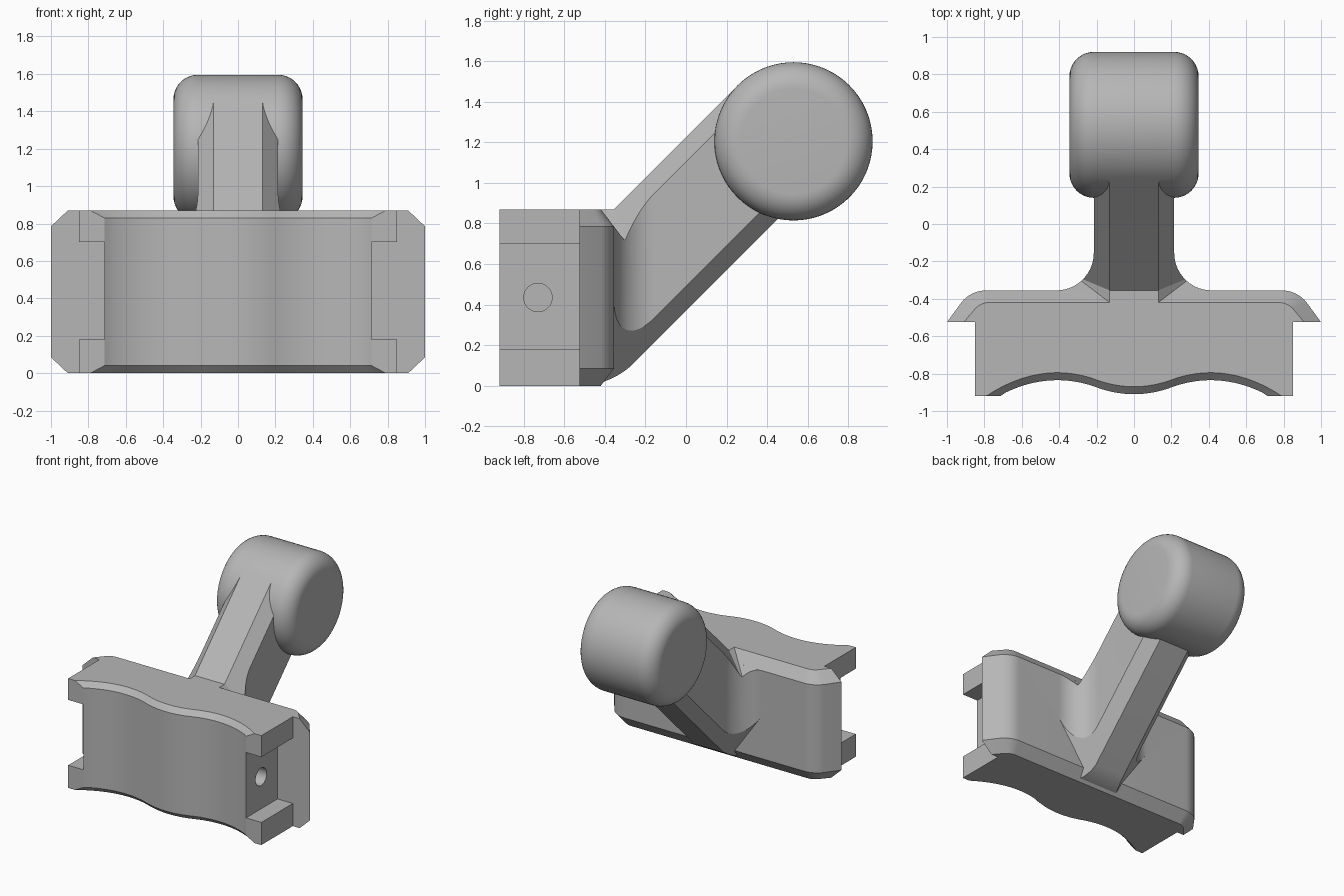
import bpy
import bmesh
from math import sin, cos, radians, sqrt

cube = bpy.data.objects.get("Cube")
if cube:
    bpy.data.objects.remove(cube, do_unlink=True)

grey = bpy.data.materials.new("plain_grey")
grey.use_nodes = True
grey.diffuse_color = (0.47, 0.47, 0.47, 1)
grey.node_tree.nodes["Principled BSDF"].inputs["Base Color"].default_value = (0.47, 0.47, 0.47, 1)


def loft(name, rings):
    """Solid skinned through rings of equal point count, capped at both ends."""
    bm = bmesh.new()
    loops = [[bm.verts.new(p) for p in ring] for ring in rings]
    n = len(loops[0])
    for a, b in zip(loops, loops[1:]):
        for i in range(n):
            j = (i + 1) % n
            bm.faces.new((a[i], a[j], b[j], b[i]))
    bm.faces.new(loops[0][::-1])
    bm.faces.new(loops[-1])
    bmesh.ops.recalc_face_normals(bm, faces=bm.faces)
    mesh = bpy.data.meshes.new(name)
    bm.to_mesh(mesh)
    bm.free()
    mesh.materials.append(grey)
    obj = bpy.data.objects.new(name, mesh)
    bpy.context.collection.objects.link(obj)
    return obj


def combine(target, tool, operation):
    """Apply a boolean and remove the tool object."""
    mod = target.modifiers.new("combine", 'BOOLEAN')
    mod.operation = operation
    mod.solver = 'EXACT'
    mod.object = tool
    bpy.context.view_layer.objects.active = target
    bpy.ops.object.modifier_apply(modifier=mod.name)
    bpy.data.objects.remove(tool, do_unlink=True)


def box(name, x0, x1, y0, y1, z0, z1):
    return loft(name, [[(x0, y0, z), (x1, y0, z), (x1, y1, z), (x0, y1, z)] for z in (z0, z1)])


def mirrored(half):
    """Close a right-hand outline with its mirror image."""
    return half + [(-x, y) for x, y in reversed(half)]


def layer(outline, z):
    return [(x, y, z) for x, y in outline]


def arc(cx, cy, r, start, end, steps):
    angles = [radians(start + (end - start) * i / steps) for i in range(steps + 1)]
    return [(cx + r * cos(a), cy + r * sin(a)) for a in angles]


# Front block with a wavy face and chamfered upper and lower rims
def wave(x):
    x = abs(x)
    return -0.91 + x * x / 1.1 if x < 0.205 else -0.835 - (x - 0.41) ** 2 / 1.16


def block_outline(end, shift):
    steps = 48
    xs = [end * (1 - 2 * i / steps) for i in range(steps + 1)]
    front = [(x, max(-0.92, wave(x) + shift)) for x in xs]
    front[0], front[-1] = (end, -0.92), (-end, -0.92)
    return [(0.85, -0.48), (0.85, -0.92)] + front + [(-0.85, -0.92), (-0.85, -0.48)]


rim, face = block_outline(0.79, 0.04), block_outline(0.715, 0)
body = loft("mounting_body", [layer(rim, 0), layer(face, 0.04), layer(face, 0.83), layer(rim, 0.87)])

# Side notches and screw holes
for s in (-1, 1):
    combine(body, box("notch", s * 0.715, s * 1.1, -1.1, -0.525, 0.18, 0.70), 'DIFFERENCE')
    ring = arc(-0.73, 0.435, 0.07, 0, 348.75, 31)
    hole = loft("hole", [[(s * x, y, z) for y, z in ring] for x in (0.45, 0.8)])
    combine(body, hole, 'DIFFERENCE')


# Back plate with rounded wings and chamfered edges
def plate_outline(tip, cx, back, r):
    return mirrored([(tip, -0.525)] + arc(cx, back - r, r, 39, 90, 8))


full = plate_outline(1.0, 0.79, -0.355, 0.17)
inset = plate_outline(0.91, 0.775, -0.42, 0.10)
plate = loft("back_plate", [layer(inset, 0), layer(full, 0.085), layer(full, 0.785), layer(inset, 0.87)])

# Plan shape of the arm: straight sides flaring into the plate with a fillet
flare = mirrored([(0.415, -0.45)] + arc(0.415, -0.155, 0.2, 270, 180, 14) + [(0.215, 0.9)])


def flare_prism():
    return loft("flare", [layer(flare, -0.3), layer(flare, 2)])


# Sloping arm with chamfered edges
k = 1 / sqrt(2)
top, low = 1.225 * k, 0.37 * k
mid, wide = (top + low) / 2, 0.13 + (top - low) / 2
section = [(0.13, top), (wide, mid), (0.13, low), (-0.13, low), (-wide, mid), (-0.13, top)]
arm = loft("arm", [[(x, (u - v) * k, (u + v) * k) for x, v in section] for u in (-0.6, 1.227)])
combine(arm, flare_prism(), 'INTERSECT')

# Rounded heel under the arm
heel = [(-0.45, 0.008)] + arc(-0.53, 0.39, 0.39, 282, 315, 8) + [(0.8, 1.16), (0.8, 1.9), (-0.45, 1.9)]
combine(arm, loft("heel", [[(x, y, z) for y, z in heel] for x in (-0.6, 0.6)]), 'INTERSECT')

# Level chamfered collar where the arm meets the plate
collar_section = [(0.13, 0.87), (0.43, 0.57), (0.43, 0.45), (-0.43, 0.45), (-0.43, 0.57), (-0.13, 0.87)]
collar = loft("collar", [[(x, y, z) for x, z in collar_section] for y in (-0.43, -0.2)])
combine(collar, flare_prism(), 'INTERSECT')

# Gusset carrying the plate's upper chamfer over the fillet
curve = mirrored([(0.415, -0.362)] + arc(0.415, -0.155, 0.2, 270, 180, 14))
gusset = loft("gusset", [layer(curve, 0.45), [(x, y, 0.87 - 1.31 * (y + 0.42)) for x, y in curve]])

# Rounded drum head
profile = [(0.215 + dx, 0.26 + dr) for dx, dr in arc(0, 0, 0.13, 0, 90, 10)]
profile += [(-x, r) for x, r in reversed(profile)]
head = loft("head", [[(x, y, z) for y, z in arc(0.53, 1.205, r, 0, 355, 71)] for x, r in profile])

# Join the parts into one casting
for part in (plate, collar, gusset, arm, head):
    combine(body, part, 'UNION')

bpy.ops.object.select_all(action='DESELECT')
body.select_set(True)
bpy.context.view_layer.objects.active = body
bpy.ops.object.shade_smooth_by_angle(angle=radians(25))
